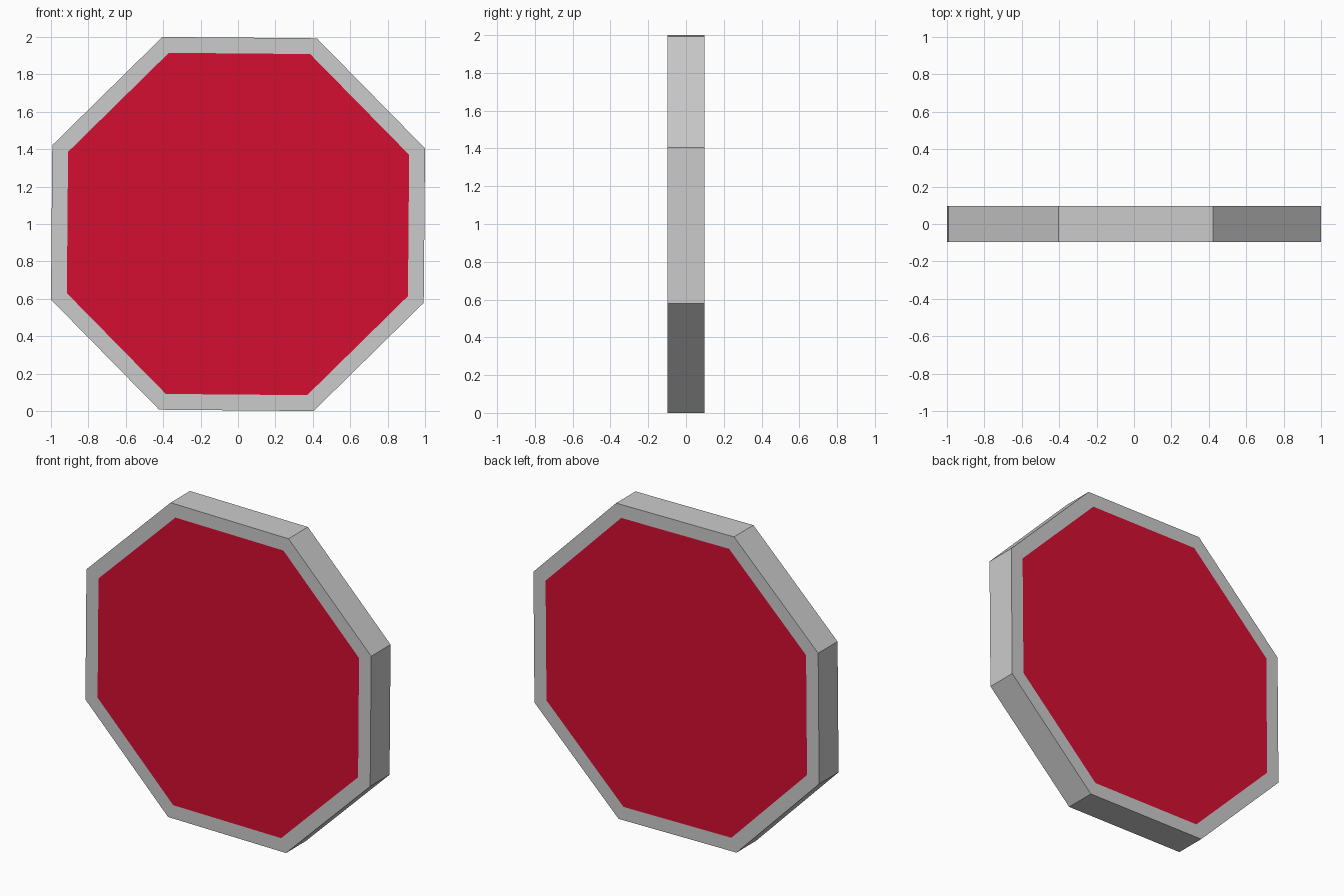
import bpy
import math

if "Cube" in bpy.data.objects:
    bpy.data.objects.remove(bpy.data.objects["Cube"])

N = 8
R_OUT, R_IN = 1.0786, 0.987      # corner radii of rim and red panel
HALF = 0.097                     # half thickness
TURN = math.radians(22)          # octagon, very slightly rotated


def ring(radius, y):
    angles = [TURN + i * 2 * math.pi / N for i in range(N)]
    return [(radius * math.cos(a), y, 1 + radius * math.sin(a)) for a in angles]


def make(name, verts, faces):
    mesh = bpy.data.meshes.new(name)
    mesh.from_pydata(verts, [], faces)
    obj = bpy.data.objects.new(name, mesh)
    bpy.context.collection.objects.link(obj)
    return obj


# grey rim: front border, outer edge, back border
loops = [ring(R_IN, -HALF), ring(R_OUT, -HALF), ring(R_OUT, HALF), ring(R_IN, HALF)]
verts = [v for loop in loops for v in loop]
faces = [(k * N + i, (k + 1) * N + i, (k + 1) * N + (i + 1) % N, k * N + (i + 1) % N)
         for k in range(3) for i in range(N)]
make("sign_rim", verts, faces)

# red panels, flush with the rim on both sides
red = bpy.data.materials.new("red")
red.diffuse_color = (0.658, 0.0045, 0.03, 1)
red.use_nodes = True
red.node_tree.nodes["Principled BSDF"].inputs["Base Color"].default_value = red.diffuse_color
for name, y in (("front_panel", -HALF), ("back_panel", HALF)):
    order = range(N) if y < 0 else reversed(range(N))
    panel = make(name, ring(R_IN, y), [tuple(order)])
    panel.data.materials.append(red)
